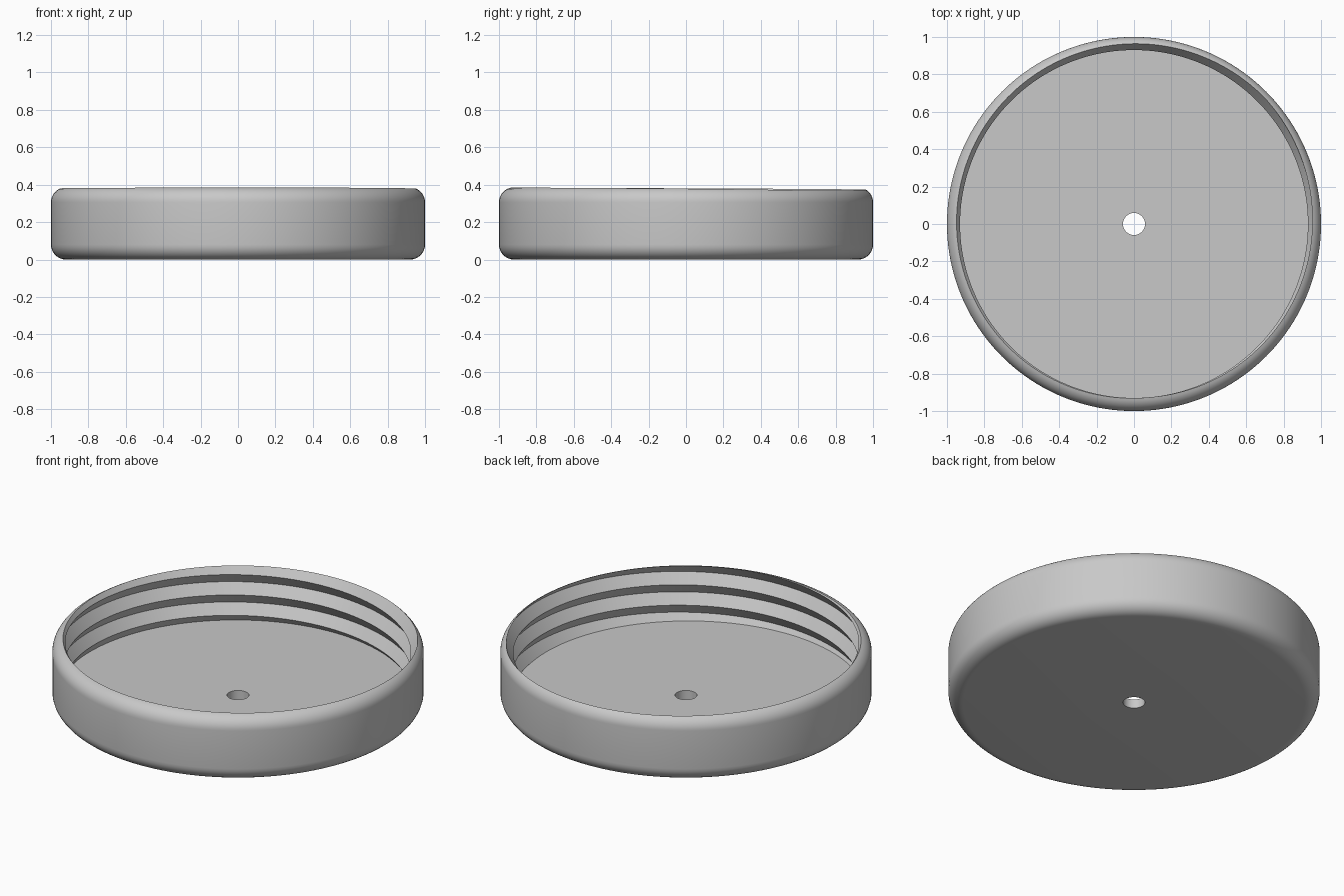
import bpy, bmesh, math

cube = bpy.data.objects.get("Cube")
if cube:
    bpy.data.objects.remove(cube)

HEIGHT, ROUND, FLOOR, HOLE = 0.386, 0.08, 0.053, 0.059
ROOT, DEPTH, PITCH, PHASE = 0.971, 0.041, 0.121, 0.353
COLUMNS, ARC = 160, 8
SHOULDER = HEIGHT - ROUND


def thread_radius(turn, z):
    """Radius of the V-shaped inner thread, turn is 0 to 1 around the axis."""
    u = ((z - PHASE) / PITCH - turn) % 1
    return ROOT - DEPTH * (1 - abs(1 - 2 * u))


def rim_angle(turn):
    """Angle on the rounded top edge where the thread cuts it off."""
    low, high = 0, math.pi / 2
    for _ in range(40):
        a = (low + high) / 2
        r = 1 - ROUND + ROUND * math.cos(a)
        if r > thread_radius(turn, SHOULDER + ROUND * math.sin(a)):
            low = a
        else:
            high = a
    return low


def cross_section(turn):
    """Closed (radius, height) profile of the lid at one turn position."""
    top = rim_angle(turn)
    rim_z = SHOULDER + ROUND * math.sin(top)
    pts = [(HOLE, FLOOR)]
    # threaded wall, crests and roots clamped between floor and rim
    for k in range(-8, 2):
        z = PHASE + PITCH * (turn + k / 2)
        z = min(max(z, FLOOR), rim_z)
        pts.append((thread_radius(turn, z), z))
    # rounded top edge
    for i in range(1, ARC + 1):
        a = top * (1 - i / ARC)
        pts.append((1 - ROUND + ROUND * math.cos(a), SHOULDER + ROUND * math.sin(a)))
    # rounded bottom edge
    for i in range(ARC + 1):
        a = math.pi / 2 * i / ARC
        pts.append((1 - ROUND + ROUND * math.cos(a), ROUND - ROUND * math.sin(a)))
    pts.append((HOLE, 0))
    return pts


# sweep the profile around the axis
bm = bmesh.new()
rings = []
for c in range(COLUMNS + 1):
    turn = c / COLUMNS
    a = turn * math.tau
    rings.append([bm.verts.new((r * math.cos(a), r * math.sin(a), z))
                  for r, z in cross_section(turn)])
for one, two in zip(rings, rings[1:]):
    for i in range(len(one)):
        j = (i + 1) % len(one)
        bm.faces.new((one[i], two[i], two[j], one[j]))
bmesh.ops.remove_doubles(bm, verts=bm.verts, dist=0.00002)
bmesh.ops.recalc_face_normals(bm, faces=bm.faces)

mesh = bpy.data.meshes.new("threaded_lid")
bm.to_mesh(mesh)
bm.free()
lid = bpy.data.objects.new("threaded_lid", mesh)
bpy.context.collection.objects.link(lid)

# plain grey material
grey = bpy.data.materials.new("plain_grey")
grey.use_nodes = True
colour = (0.58, 0.58, 0.58, 1)
grey.diffuse_color = colour
grey.node_tree.nodes["Principled BSDF"].inputs["Base Color"].default_value = colour
mesh.materials.append(grey)

bpy.ops.object.select_all(action="DESELECT")
lid.select_set(True)
bpy.context.view_layer.objects.active = lid
bpy.ops.object.shade_smooth_by_angle(angle=math.radians(30))
